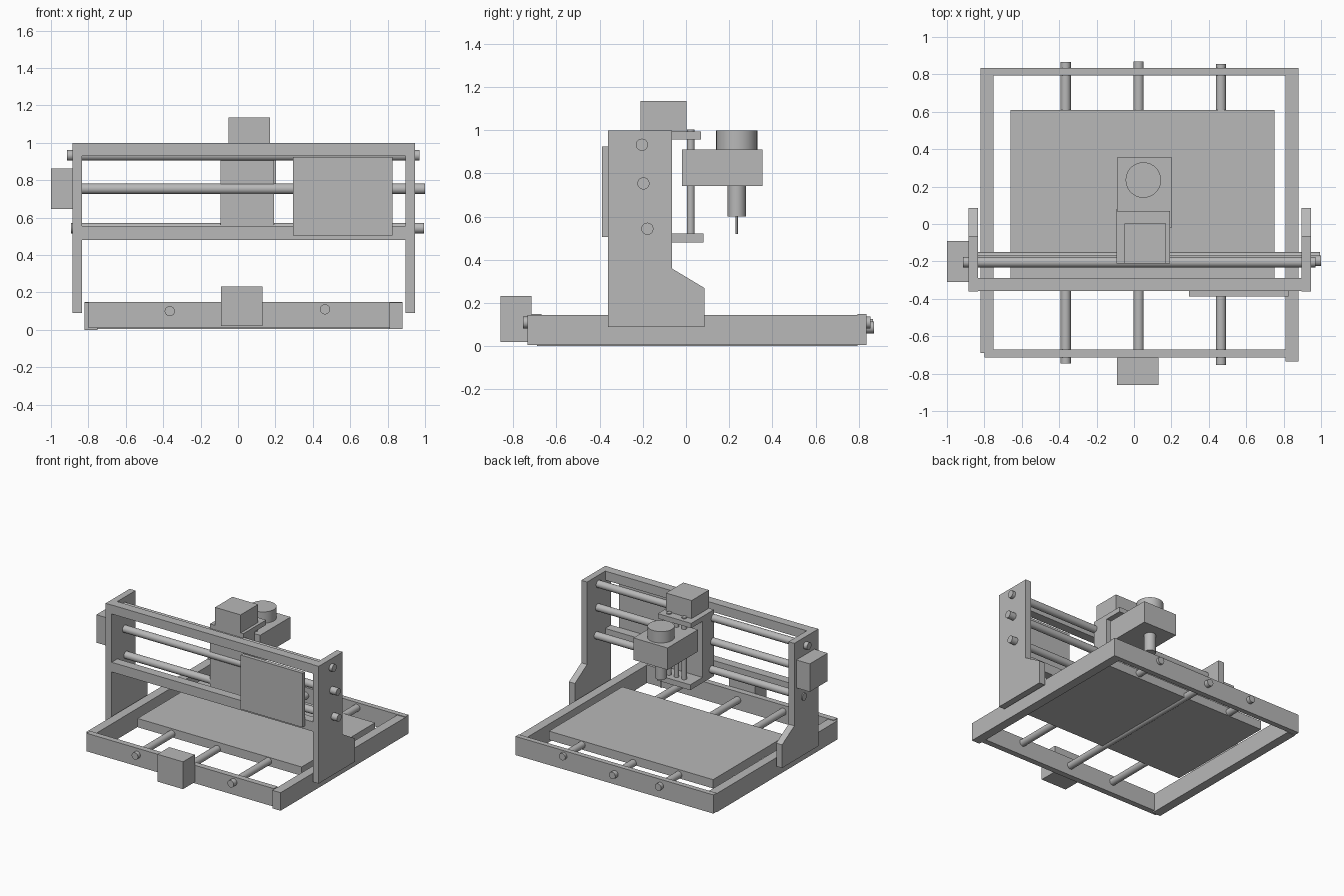
import bpy, bmesh, math
from mathutils import Matrix, Vector

cube = bpy.data.objects.get("Cube")
if cube:
    bpy.data.objects.remove(cube, do_unlink=True)

# Single grey material
GREY = (0.48, 0.48, 0.48, 1)
grey = bpy.data.materials.new("machine_grey")
grey.use_nodes = True
grey.diffuse_color = GREY
grey.node_tree.nodes["Principled BSDF"].inputs["Base Color"].default_value = GREY


def finish(name, bm):
    bmesh.ops.recalc_face_normals(bm, faces=bm.faces)
    mesh = bpy.data.meshes.new(name)
    bm.to_mesh(mesh)
    bm.free()
    mesh.materials.append(grey)
    obj = bpy.data.objects.new(name, mesh)
    bpy.context.collection.objects.link(obj)
    return obj


def box(name, x, y, z):
    """Box from (min, max) pairs along each axis."""
    bm = bmesh.new()
    bmesh.ops.create_cube(bm, size=1)
    spans = (x, y, z)
    bmesh.ops.scale(bm, vec=[b - a for a, b in spans], verts=bm.verts)
    bmesh.ops.translate(bm, vec=[(a + b) / 2 for a, b in spans], verts=bm.verts)
    return finish(name, bm)


def rod(name, start, end, radius, sides=32):
    """Cylinder between two points."""
    a, b = Vector(start), Vector(end)
    turn = (b - a).to_track_quat('Z', 'Y').to_matrix().to_4x4()
    bm = bmesh.new()
    bmesh.ops.create_cone(bm, cap_ends=True, segments=sides, radius1=radius,
                          radius2=radius, depth=(b - a).length,
                          matrix=Matrix.Translation((a + b) / 2) @ turn)
    obj = finish(name, bm)
    bpy.ops.object.select_all(action='DESELECT')
    obj.select_set(True)
    bpy.context.view_layer.objects.active = obj
    bpy.ops.object.shade_smooth_by_angle(angle=math.radians(40))
    return obj


def side_plate(name, x0, x1):
    """Upright with a widened foot, extruded along x."""
    outline = [(-.36, .09), (.085, .09), (.085, .27),
               (-.065, .36), (-.065, 1.0), (-.36, 1.0)]
    bm = bmesh.new()
    face = bm.faces.new([bm.verts.new((x0, y, z)) for y, z in outline])
    moved = bmesh.ops.extrude_face_region(bm, geom=[face])["geom"]
    bmesh.ops.translate(bm, vec=(x1 - x0, 0, 0),
                        verts=[v for v in moved if isinstance(v, bmesh.types.BMVert)])
    return finish(name, bm)


# Base frame
box("base_front_beam", (-.80, .81), (-.715, -.67), (.01, .15))
box("base_back_beam", (-.82, .88), (.795, .835), (.005, .15))
box("base_left_rail", (.81, .88), (-.735, .795), (.005, .145))
box("base_right_rail", (-.82, -.75), (-.69, .795), (0, .145))

# Bed with its guide rods, lead screw and motor
box("work_bed", (-.66, .75), (-.29, .61), (.072, .14))
rod("bed_rod_right", (-.365, -.745, .1), (-.365, .865, .1), .027)
rod("bed_rod_left", (.465, -.755, .11), (.465, .855, .11), .027)
rod("bed_lead_screw", (.025, -.73, .087), (.025, .87, .087), .027)
box("bed_motor", (-.09, .13), (-.86, -.715), (.02, .232))

# Gantry
side_plate("gantry_left_plate", .895, .945)
side_plate("gantry_right_plate", -.885, -.835)
box("gantry_top_beam", (-.835, .895), (-.358, -.288), (.93, 1.0))
box("gantry_lower_beam", (-.835, .895), (-.358, -.288), (.48, .555))
for label, x0, x1, y, z in (("upper", -.915, .97, -.204, .933),
                            ("middle", -.9, 1.0, -.197, .754),
                            ("lower", -.893, .995, -.179, .544)):
    rod("gantry_rod_" + label, (x0, y, z), (x1, y, z), .028)
box("gantry_motor", (-1.0, -.885), (-.31, -.09), (.645, .862))
box("control_box", (.295, .825), (-.388, -.358), (.505, .925))

# Carriage with flanges, vertical rods and motor
box("carriage_back", (-.093, .193), (-.21, -.07), (.48, .995))
box("carriage_top_flange", (-.093, .193), (-.07, .07), (.957, .995))
box("carriage_bottom_flange", (-.093, .193), (-.07, .08), (.48, .522))
for label, x, top in (("right", 0, 1.003), ("center", .065, .98), ("left", .13, 1.003)):
    rod("carriage_rod_" + label, (x, .022, .5), (x, .022, top), .018)
box("carriage_motor", (-.05, .17), (-.21, .003), (.99, 1.135))

# Spindle
box("spindle_holder", (-.09, .203), (-.018, .355), (.742, .912))
for part, low, high, radius in (("motor", .9, 1.0, .095),
                                ("chuck", .6, .75, .042),
                                ("bit", .52, .61, .005)):
    rod("spindle_" + part, (.05, .235, low), (.05, .235, high), radius)
